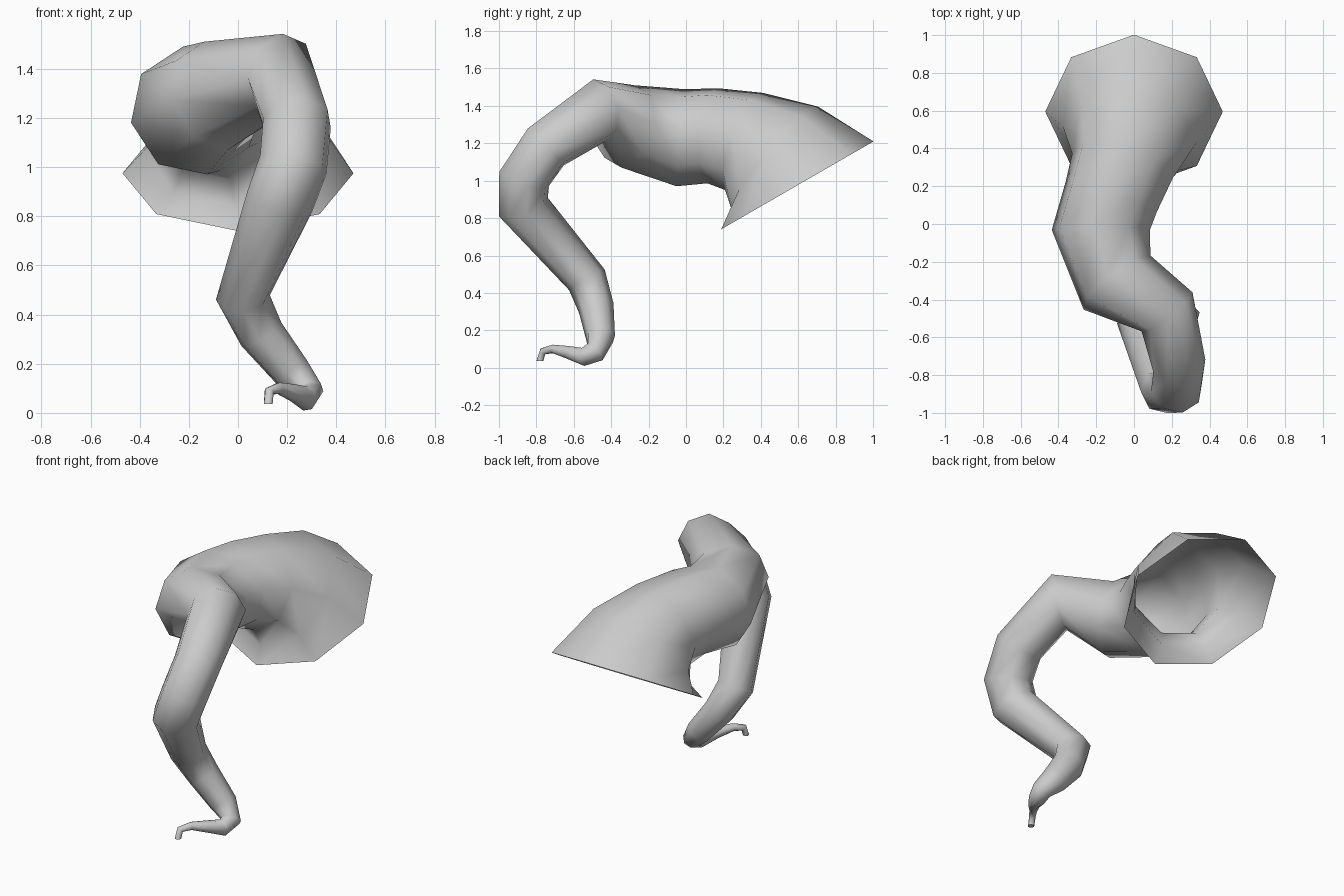
import bpy, bmesh, math
from mathutils import Vector

if "Cube" in bpy.data.objects:
    bpy.data.objects.remove(bpy.data.objects["Cube"])

SIDES = 8

# Tentacle centreline: x, y, z, radius (wide open base to thin curled tip)
PATH = [
    (0.00, 0.595, 0.975, 0.47),
    (-0.02, 0.475, 1.12, 0.36),
    (-0.06, 0.31, 1.21, 0.28),
    (-0.12, 0.145, 1.24, 0.26),
    (-0.175, -0.03, 1.23, 0.265),
    (-0.09, -0.31, 1.29, 0.228),
    (0.175, -0.465, 1.375, 0.17),
    (0.24, -0.75, 1.18, 0.143),
    (0.225, -0.865, 1.01, 0.142),
    (0.17, -0.87, 0.86, 0.14),
    (0.02, -0.53, 0.47, 0.11),
    (0.095, -0.48, 0.32, 0.096),
    (0.22, -0.458, 0.165, 0.08),
    (0.29, -0.485, 0.085, 0.06),
    (0.275, -0.55, 0.058, 0.05),
    (0.225, -0.63, 0.082, 0.036),
    (0.165, -0.71, 0.10, 0.024),
    (0.127, -0.765, 0.088, 0.02),
    (0.123, -0.781, 0.037, 0.019),
]

pts = [Vector(p[:3]) for p in PATH]

# Ring directions: mitred between neighbouring segments
dirs = [(b - a).normalized() for a, b in zip(pts, pts[1:])]
tangents = [Vector((0, -0.5, 0.866))]
tangents += [(a + b).normalized() for a, b in zip(dirs, dirs[1:])]
tangents.append(Vector((0, 0, -1)))

# Sweep an octagon along the path without twisting
bm = bmesh.new()
rings = []
side = Vector((1, 0, 0))
previous = tangents[0]
for centre, tangent, p in zip(pts, tangents, PATH):
    side = previous.rotation_difference(tangent) @ side
    side = (side - tangent * side.dot(tangent)).normalized()
    up = tangent.cross(side)
    ring = []
    for i in range(SIDES):
        a = 2 * math.pi * i / SIDES
        ring.append(bm.verts.new(centre + p[3] * (side * math.cos(a) + up * math.sin(a))))
    rings.append(ring)
    previous = tangent

for r0, r1 in zip(rings, rings[1:]):
    for i in range(SIDES):
        j = (i + 1) % SIDES
        bm.faces.new((r0[i], r0[j], r1[j], r1[i]))

# Closed tip; the base stays open
tip = bm.faces.new(rings[-1])
for f in bm.faces:
    f.smooth = f is not tip

mesh = bpy.data.meshes.new("tentacle")
bm.to_mesh(mesh)
bm.free()
tentacle = bpy.data.objects.new("tentacle", mesh)
bpy.context.collection.objects.link(tentacle)
